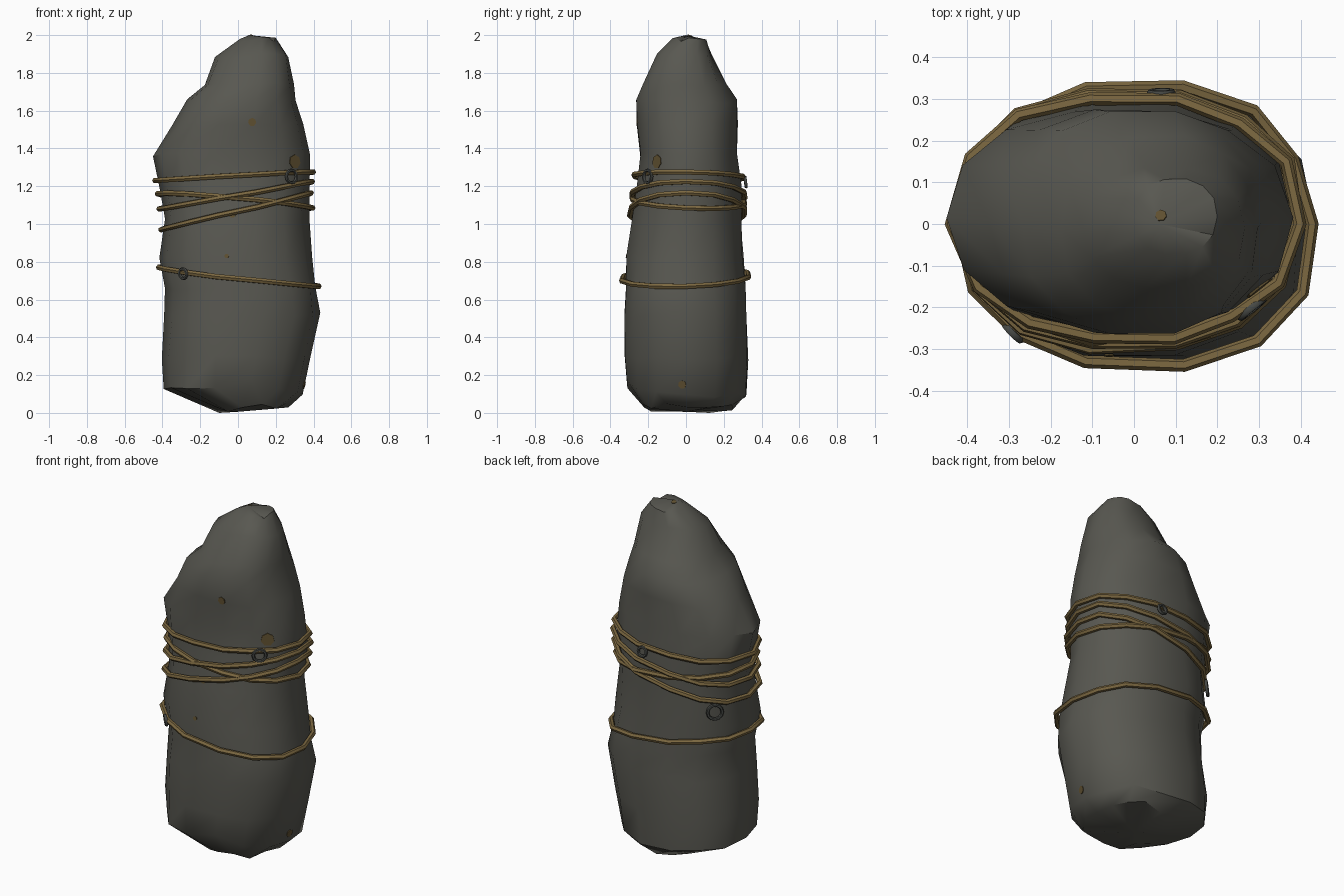
import bpy, bmesh, math, random
from mathutils import Vector
from mathutils.bvhtree import BVHTree

if "Cube" in bpy.data.objects:
    bpy.data.objects.remove(bpy.data.objects["Cube"])

random.seed(4)
N = 14


def material(name, rgb):
    m = bpy.data.materials.new(name)
    m.diffuse_color = (*rgb, 1)
    m.use_nodes = True
    m.node_tree.nodes["Principled BSDF"].inputs["Base Color"].default_value = m.diffuse_color
    return m


STONE = material("stone grey", (0.098, 0.097, 0.082))
ROPE = material("rope tan", (0.2, 0.138, 0.052))
IRON = material("dark iron", (0.062, 0.066, 0.06))
STAIN = material("brown stain", (0.115, 0.08, 0.03))

# Standing stone sections: z, left, right, front, back, x tilt, y tilt
SECTIONS = [
    (0.03, -0.12, 0.27, -0.23, 0.25, 0.015, 0.0),
    (0.12, -0.395, 0.345, -0.325, 0.325, -0.01, -0.025),
    (0.29, -0.41, 0.385, -0.33, 0.335, 0, 0),
    (0.52, -0.39, 0.44, -0.34, 0.33, 0, 0),
    (0.66, -0.385, 0.415, -0.33, 0.32, 0, 0),
    (0.82, -0.415, 0.39, -0.32, 0.31, 0, 0),
    (1.02, -0.385, 0.375, -0.29, 0.30, 0, 0),
    (1.20, -0.415, 0.38, -0.265, 0.30, 0, 0),
    (1.37, -0.45, 0.38, -0.25, 0.28, 0, 0),
    (1.53, -0.35, 0.345, -0.265, 0.28, 0, 0),
    (1.65, -0.27, 0.31, -0.27, 0.275, 0, 0),
    (1.735, -0.18, 0.295, -0.235, 0.215, 0, 0),
    (1.89, -0.12, 0.27, -0.16, 0.14, 0, 0),
    (1.975, 0.0, 0.2, -0.075, 0.11, 0, 0),
]


def spow(v, p):
    return math.copysign(abs(v) ** p, v)


def build_stone():
    bm = bmesh.new()
    rings = []
    for k, (z, l, r, f, b, tx, ty) in enumerate(SECTIONS):
        cx = (l + r) / 2
        cy = (f + b) / 2
        ring = []
        for i in range(N):
            a = 2 * math.pi * i / N
            c, s = spow(math.cos(a), 0.88), spow(math.sin(a), 0.88)
            j = 1 + random.uniform(-0.025, 0.01)
            dz = random.uniform(-0.012, 0.012) if k > 1 else random.uniform(-0.018, 0.018)
            if k == 1 and abs(c) < 0.5 and s < 0:
                dz += 0.03 if c > -0.1 else -0.02
            ring.append(bm.verts.new((cx + (r - l) / 2 * c * j, cy + (b - f) / 2 * s * j,
                                      z + tx * c + ty * s + dz)))
        rings.append(ring)
    for lo, hi in zip(rings, rings[1:]):
        for i in range(N):
            n = (i + 1) % N
            bm.faces.new((lo[i], lo[n], hi[n], hi[i]))
    bottom = bm.verts.new((0.0, 0.0, 0.008))
    top = bm.verts.new((0.06, 0.0, 2.0))
    for i in range(N):
        n = (i + 1) % N
        bm.faces.new((bottom, rings[0][n], rings[0][i]))
        bm.faces.new((top, rings[-1][i], rings[-1][n]))
    low = min(v.co.z for v in bm.verts)
    for v in bm.verts:
        if v.co.z < 0.2:
            v.co.z -= low * (0.2 - v.co.z) / (0.2 - low)
    bmesh.ops.recalc_face_normals(bm, faces=bm.faces[:])
    tree = BVHTree.FromBMesh(bm)
    me = bpy.data.meshes.new("standing_stone")
    bm.to_mesh(me)
    bm.free()
    me.materials.append(STONE)
    ob = bpy.data.objects.new("standing_stone", me)
    bpy.context.collection.objects.link(ob)
    smooth(ob, 38)
    return tree


def smooth(ob, angle):
    bpy.ops.object.select_all(action='DESELECT')
    bpy.context.view_layer.objects.active = ob
    ob.select_set(True)
    bpy.ops.object.shade_smooth_by_angle(angle=math.radians(angle))


tree = build_stone()


def surface(a, z):
    """Point and normal on the stone at a compass angle and height."""
    d = Vector((math.cos(a), math.sin(a), 0))
    p, n, _, _ = tree.ray_cast(Vector((0, 0, z)) + d * 2, -d)
    return p, n


# Ropes: tilted loops resting on the stone
def rope(name, z_left, z_right, bend, out=0.012):
    cu = bpy.data.curves.new(name, 'CURVE')
    cu.dimensions = '3D'
    cu.bevel_depth = 0.0155
    cu.bevel_resolution = 1
    sp = cu.splines.new('POLY')
    sp.points.add(N - 1)
    sp.use_cyclic_u = True
    for i in range(N):
        c, s = math.cos(2 * math.pi * i / N), math.sin(2 * math.pi * i / N)
        a = math.atan2(spow(s, 0.88) * 0.31, spow(c, 0.88) * 0.4)
        z = (z_left + z_right) / 2 + (z_right - z_left) / 2 * c + bend * s
        p, _ = surface(a, z)
        p = p + Vector((math.cos(a), math.sin(a), 0)) * (out + random.uniform(0, 0.012))
        sp.points[i].co = (*p, 1)
    ob = bpy.data.objects.new(name, cu)
    bpy.context.collection.objects.link(ob)
    cu.materials.append(ROPE)
    bpy.ops.object.select_all(action='DESELECT')
    bpy.context.view_layer.objects.active = ob
    ob.select_set(True)
    bpy.ops.object.convert(target='MESH')
    smooth(bpy.context.object, 40)


for name, zl, zr, bend, out in [
    ("upper_rope_1", 1.23, 1.275, -0.005, 0.012),
    ("upper_rope_2", 1.16, 1.085, -0.015, 0.010),
    ("upper_rope_3", 1.08, 1.225, 0.0, 0.014),
    ("upper_rope_4", 0.97, 1.165, 0.0, 0.012),
    ("lower_rope", 0.77, 0.67, 0.01, 0.014),
]:
    rope(name, zl, zr, bend, out)

# Iron rings hanging flat against the stone
for name, x, y, z, R in [
    ("front_right_ring", 0.32, -0.22, 1.25, 0.034),
    ("front_left_ring", -0.27, -0.24, 0.74, 0.026),
    ("back_ring", 0.07, 0.31, 1.22, 0.026),
    ("back_left_ring", -0.35, 0.21, 0.93, 0.04),
]:
    p, n = surface(math.atan2(y, x), z)
    bpy.ops.mesh.primitive_torus_add(major_segments=12, minor_segments=6, major_radius=R,
                                     minor_radius=0.009, location=p + n * 0.024,
                                     rotation=n.to_track_quat('Z', 'Y').to_euler())
    ob = bpy.context.object
    ob.name = name
    ob.data.materials.append(IRON)
    smooth(ob, 60)

# Brown stains: thin plates on the surface, cast from outside along a view direction
for k, (start, d, r) in enumerate([
    ((0.075, -2, 1.54), (0, 1, 0), 0.022),
    ((0.30, -2, 1.33), (0, 1, 0), 0.037),
    ((-0.06, -2, 0.83), (0, 1, 0), 0.012),
    ((-0.03, -2, 1.05), (0, 1, 0), 0.018),
    ((2, -0.02, 0.15), (-1, 0, 0), 0.022),
    ((0.065, 0.02, 4), (0, 0, -1), 0.014),
]):
    p, n, _, _ = tree.ray_cast(Vector(start), Vector(d))
    bpy.ops.mesh.primitive_cylinder_add(vertices=7, radius=r, depth=0.008, location=p,
                                        rotation=n.to_track_quat('Z', 'Y').to_euler())
    ob = bpy.context.object
    ob.name = "stain_%d" % (k + 1)
    ob.data.materials.append(STAIN)
